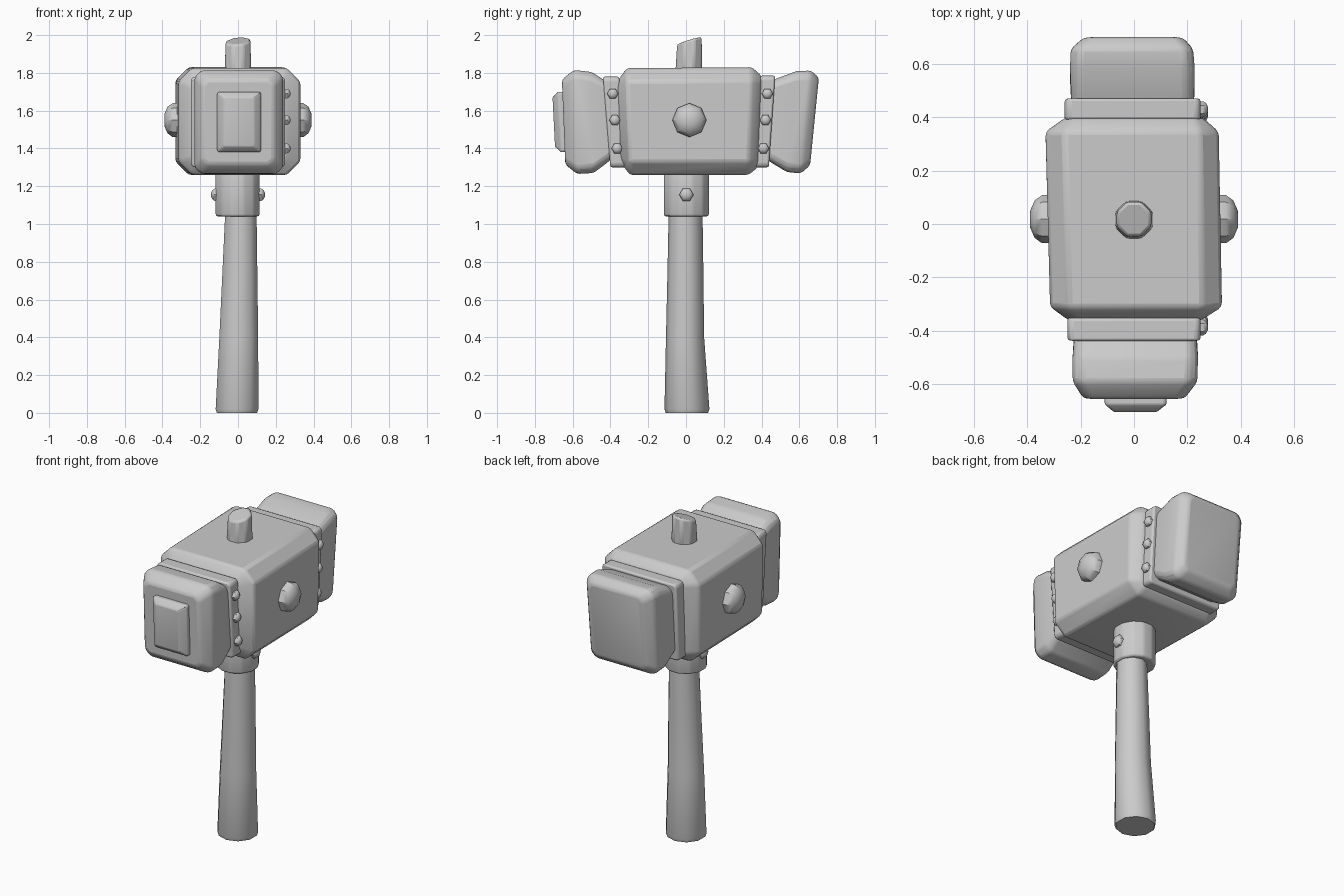
import bpy, bmesh, math
from mathutils import Vector

cube = bpy.data.objects.get("Cube")
if cube:
    bpy.data.objects.remove(cube)

grey = bpy.data.materials.new("plain grey")
grey.use_nodes = True
colour = (0.6, 0.6, 0.6, 1)
grey.diffuse_color = colour
grey.node_tree.nodes["Principled BSDF"].inputs["Base Color"].default_value = colour


def loft(name, rings, bevel=0.0, angle=40):
    """Skin a list of equal-length point rings and cap both ends."""
    bm = bmesh.new()
    loops = [[bm.verts.new(p) for p in ring] for ring in rings]
    n = len(loops[0])
    for a, b in zip(loops, loops[1:]):
        for i in range(n):
            j = (i + 1) % n
            bm.faces.new((a[i], a[j], b[j], b[i]))
    bm.faces.new(loops[0])
    bm.faces.new(loops[-1])
    bmesh.ops.recalc_face_normals(bm, faces=bm.faces)
    mesh = bpy.data.meshes.new(name)
    bm.to_mesh(mesh)
    bm.free()
    mesh.materials.append(grey)
    obj = bpy.data.objects.new(name, mesh)
    bpy.context.collection.objects.link(obj)
    if bevel:
        mod = obj.modifiers.new("soft edges", 'BEVEL')
        mod.width, mod.segments, mod.limit_method = bevel, 2, 'ANGLE'
        mod.angle_limit = math.radians(25)
    bpy.ops.object.select_all(action='DESELECT')
    bpy.context.view_layer.objects.active = obj
    obj.select_set(True)
    bpy.ops.object.shade_smooth_by_angle(angle=math.radians(angle))
    return obj


def slab(y, x0, x1, z0, z1, cut, lean=0.0):
    """Rectangle with cut corners, facing along y; lean tilts it with height."""
    pts = [(x0 + cut, z0), (x1 - cut, z0), (x1, z0 + cut), (x1, z1 - cut),
           (x1 - cut, z1), (x0 + cut, z1), (x0, z1 - cut), (x0, z0 + cut)]
    return [(x, y + lean * (z - 1.54), z) for x, z in pts]


def disc(z, x, y, rx, ry, n=10, tilt=0.0):
    """Horizontal ring, optionally with a slanting height."""
    ring = []
    for i in range(n):
        a = math.tau * (i + 0.5) / n
        dx, dy = rx * math.cos(a), ry * math.sin(a)
        ring.append((x + dx, y + dy, z + tilt * (dx * 0.3 + dy)))
    return ring


def stud(name, base, side, radius, height, sides):
    """Faceted dome pointing along x."""
    rings = []
    for r, h in ((1, -0.4), (1, 0.35), (0.78, 0.75), (0.35, 1)):
        rings.append([Vector(base) + Vector((side * h * height,
                      r * radius * math.cos(math.tau * i / sides),
                      r * radius * math.sin(math.tau * i / sides)))
                      for i in range(sides)])
    return loft(name, rings, angle=35)


# Hammer head block
loft("head_block", [
    slab(-0.355, -0.245, 0.25, 1.325, 1.755, 0.03, -0.04),
    slab(-0.305, -0.315, 0.33, 1.26, 1.825, 0.07, -0.03),
    slab(0.34, -0.332, 0.318, 1.26, 1.83, 0.07, 0.03),
    slab(0.39, -0.26, 0.26, 1.30, 1.785, 0.03, 0.04)], 0.015)

# Bands between the block and the two striking ends
loft("front_band", [slab(y, -0.25, 0.25, 1.30, 1.78, 0.015, -0.08)
                    for y in (-0.42, -0.335)], 0.01)
loft("back_band", [slab(y, -0.26, 0.25, 1.30, 1.785, 0.015, 0.07)
                   for y in (0.375, 0.455)], 0.01)

# Flared striking ends
loft("front_face", [
    slab(-0.38, -0.22, 0.225, 1.35, 1.75, 0.03, -0.08),
    slab(-0.42, -0.225, 0.235, 1.335, 1.765, 0.03, -0.08),
    slab(-0.495, -0.23, 0.24, 1.27, 1.805, 0.035, -0.02),
    slab(-0.585, -0.23, 0.238, 1.265, 1.815, 0.035, -0.03),
    slab(-0.648, -0.19, 0.19, 1.315, 1.765, 0.03, -0.04)], 0.015)
loft("back_face", [
    slab(0.41, -0.23, 0.22, 1.35, 1.75, 0.03, 0.07),
    slab(0.45, -0.235, 0.225, 1.335, 1.765, 0.03, 0.07),
    slab(0.56, -0.24, 0.228, 1.275, 1.81, 0.035, 0.1),
    slab(0.635, -0.238, 0.222, 1.268, 1.812, 0.035, 0.1),
    slab(0.68, -0.19, 0.185, 1.31, 1.775, 0.03, 0.1)], 0.015)

# Raised plate on the front striking end
loft("front_plate", [
    slab(-0.63, -0.11, 0.122, 1.38, 1.70, 0.008, -0.03),
    slab(-0.67, -0.11, 0.122, 1.38, 1.70, 0.008, -0.05),
    slab(-0.70, -0.075, 0.085, 1.41, 1.67, 0.008, -0.05)], 0.006)

# Handle, collar and the handle tip above the head
loft("handle", [
    disc(0.0, -0.005, 0.005, 0.112, 0.112),
    disc(0.02, -0.005, 0.005, 0.119, 0.119),
    disc(0.4, 0.004, -0.005, 0.108, 0.101),
    disc(0.75, 0.01, -0.003, 0.097, 0.095),
    disc(1.1, 0.016, -0.002, 0.086, 0.089)])
loft("collar", [disc(z, -0.002, 0.002, 0.12, 0.123, 12)
                for z in (1.04, 1.28)], 0.012)
loft("handle_tip", [
    disc(1.80, 0, 0.015, 0.077, 0.077, 8),
    disc(1.97, 0, 0.018, 0.07, 0.07, 8, 0.3)], 0.012)

# Large side studs and collar rivets, on both sides
for label, side in (("left", 1), ("right", -1)):
    stud(label + "_stud", (side * 0.322, 0.018, 1.55), side, 0.09, 0.068, 8)
    stud(label + "_collar_rivet", (side * 0.112, 0.002, 1.155),
         side, 0.038, 0.03, 6)

# Band rivets, on the left side only
for label, y, lean in (("front", -0.376, -0.08), ("back", 0.42, 0.07)):
    for i, z in enumerate((1.40, 1.55, 1.69)):
        stud(f"{label}_band_rivet_{i + 1}",
             (0.25, y + lean * (z - 1.54), z), 1, 0.03, 0.027, 6)
